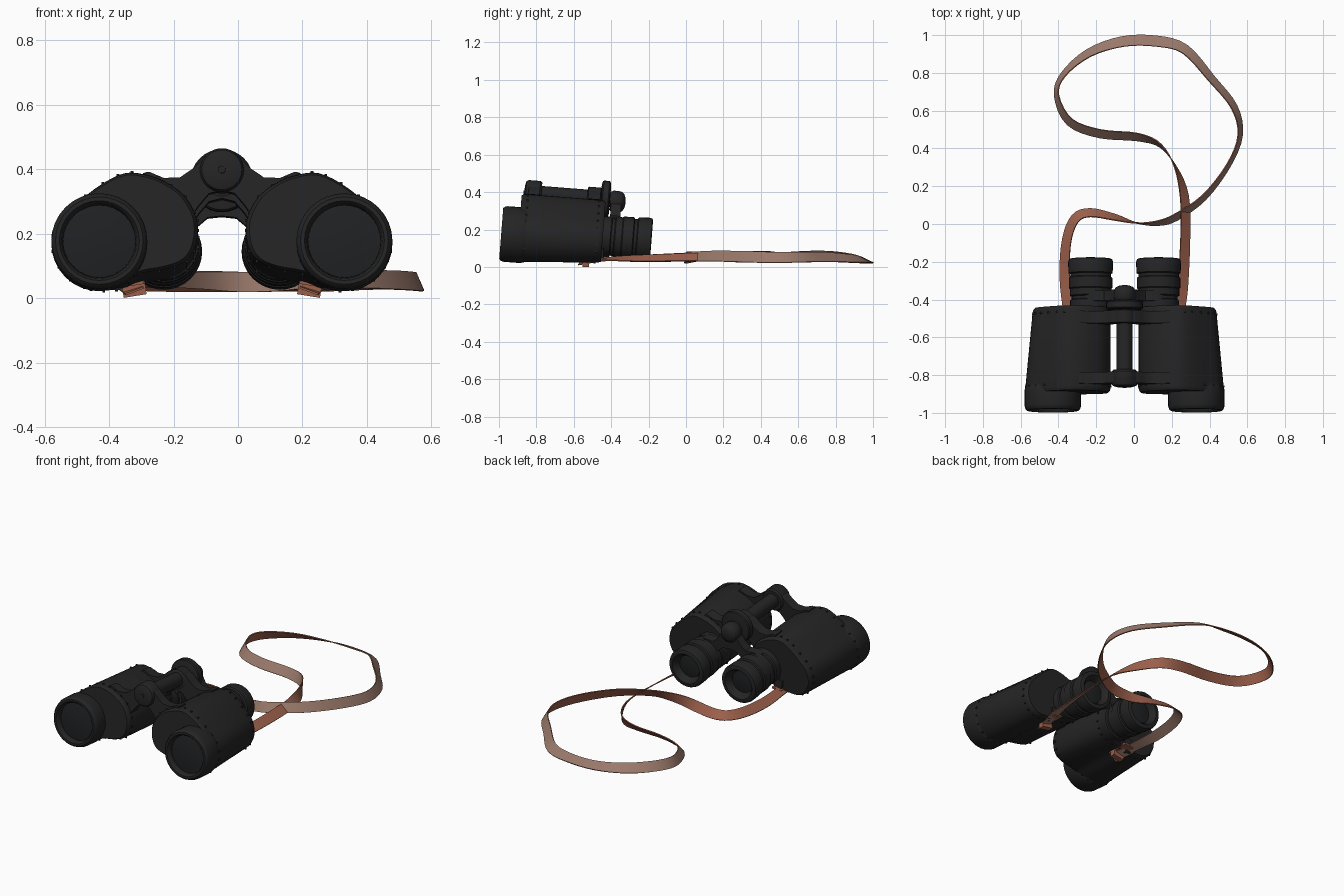
import bpy, bmesh, math
from mathutils import Vector, Matrix

if "Cube" in bpy.data.objects:
    bpy.data.objects.remove(bpy.data.objects["Cube"])

CX = -0.05                                   # centre line of the binoculars
AXIS_Z = 0.407                               # hinge axis height before tilting
PIV = Vector((0, -0.988, 0.178))
TILT = (Matrix.Translation(PIV) @ Matrix.Rotation(math.radians(-4.5), 4, 'X')
        @ Matrix.Translation(-PIV))


def material(name, rgb):
    m = bpy.data.materials.new(name)
    m.diffuse_color = (*rgb, 1)
    m.use_nodes = True
    m.node_tree.nodes["Principled BSDF"].inputs["Base Color"].default_value = m.diffuse_color
    return m


BLACK = material("black_leatherette", (0.018, 0.018, 0.018))
GLASS = material("dark_glass", (0.014, 0.015, 0.016))
TAN = material("red_brown_leather", (0.33, 0.115, 0.07))
SUEDE = material("grey_brown_leather", (0.32, 0.19, 0.145))


def finish(name, bm, mats, tilt=True, angle=35):
    bmesh.ops.recalc_face_normals(bm, faces=bm.faces[:])
    if tilt:
        bm.transform(TILT)
    me = bpy.data.meshes.new(name)
    bm.to_mesh(me)
    bm.free()
    for m in mats:
        me.materials.append(m)
    ob = bpy.data.objects.new(name, me)
    bpy.context.collection.objects.link(ob)
    bpy.ops.object.select_all(action='DESELECT')
    ob.select_set(True)
    bpy.context.view_layer.objects.active = ob
    bpy.ops.object.shade_smooth_by_angle(angle=math.radians(angle))
    return ob


def loft(bm, rings):
    """Skin closed rings and cap both ends."""
    vs = [[bm.verts.new(p) for p in r] for r in rings]
    n = len(vs[0])
    for a, b in zip(vs, vs[1:]):
        for i in range(n):
            bm.faces.new((a[i], a[(i + 1) % n], b[(i + 1) % n], b[i]))
    bm.faces.new(vs[0])
    bm.faces.new(vs[-1])


def lathe(name, x, z, profile, mat=BLACK, seg=32):
    """Turn (y, radius) points about an axis parallel to y."""
    bm = bmesh.new()
    loft(bm, [[(x + r * math.cos(2 * math.pi * i / seg), y,
                z + r * math.sin(2 * math.pi * i / seg)) for i in range(seg)]
              for y, r in profile])
    return finish(name, bm, [mat])


def slab(name, half, y0, y1):
    """Mirror a half outline (offset, z) and extrude it along y."""
    pts = half + [(-d, z) for d, z in reversed(half) if d > 0]
    bm = bmesh.new()
    loft(bm, [[(CX + d, y, z) for d, z in pts] for y in (y0, y1)])
    return finish(name, bm, [BLACK])


def spline(pts, n, closed=False):
    """Catmull-Rom through points of any dimension."""
    out, m = [], len(pts)
    get = (lambda i: pts[i % m]) if closed else (lambda i: pts[max(0, min(m - 1, i))])
    for i in range(m if closed else m - 1):
        p0, p1, p2, p3 = (get(i + k) for k in (-1, 0, 1, 2))
        for s in range(n):
            t = s / n
            out.append(tuple(0.5 * (2 * b + (c - a) * t + (2 * a - 5 * b + 4 * c - d) * t * t
                             + (3 * b - a - 3 * c + d) * t ** 3)
                             for a, b, c, d in zip(p0, p1, p2, p3)))
    if not closed:
        out.append(tuple(pts[-1]))
    return out


# prism housing outline: (offset from centre line, z)
BODY = spline([(.077, .25), (.08, .175), (.11, .125), (.17, .10), (.25, .085), (.31, .052),
               (.38, .035), (.45, .05), (.507, .105), (.528, .18), (.508, .25), (.45, .305),
               (.37, .365), (.30, .397), (.24, .393), (.18, .372), (.115, .325)], 3, True)


def section(y, grow):
    """Housing outline at depth y: the outer half tapers towards the eyepieces."""
    t = (y + 0.895) / 0.45
    res = []
    for d, z in BODY:
        w = max(0, min(1, (d - .25) / .1))
        if d > .3:
            d = .3 + (d - .3) * (1 - .19 * t)
        if z < .2:
            z = .2 - (.2 - z) * (1 - .18 * t * w)
        res.append((.30 + (d - .30) * grow, .22 + (z - .22) * grow))
    return res


for s, side in ((-1, "left"), (1, "right")):
    # prism housing
    bm = bmesh.new()
    loft(bm, [[(CX + s * d, y, z) for d, z in section(y, g)]
              for y, g in ((-.895, .95), (-.885, .985), (-.872, 1), (-.468, 1),
                           (-.455, .985), (-.445, .95))])
    finish(side + "_prism_housing", bm, [BLACK])

    # stitching studs round both ends of the housing
    bm = bmesh.new()
    for y in (-.862, -.478):
        for d, z in section(y, 1.004)[::2]:
            bmesh.ops.create_cube(bm, size=.009,
                                  matrix=Matrix.Translation((CX + s * d, y, z)))
    finish(side + "_studs", bm, [BLACK])

    # objective barrel and lens
    x = CX + s * .38
    lathe(side + "_objective_barrel", x, .178,
          [(-.85, .14), (-.865, .146), (-.88, .149), (-.965, .149), (-.981, .144),
           (-.988, .136), (-.988, .124), (-.98, .117), (-.955, .113)])
    lathe(side + "_objective_lens", x, .178,
          [(-.95, .113), (-.957, .112), (-.964, .07), (-.967, .02)], GLASS)

    # eyepiece with rings, rubber cup and lens
    x = CX + s * .18
    lathe(side + "_eyepiece", x, .206,
          [(-.47, .108), (-.405, .108), (-.40, .1), (-.385, .1), (-.38, .11), (-.345, .11),
           (-.34, .115), (-.285, .115), (-.28, .107), (-.265, .107), (-.26, .117),
           (-.2, .119), (-.188, .115), (-.184, .108), (-.184, .092), (-.205, .075),
           (-.225, .068)])
    lathe(side + "_eyepiece_lens", x, .206, [(-.23, .07), (-.222, .068), (-.216, .03),
                                             (-.215, .01)], GLASS)

# hinge arms between the housings
ARM = [(0, .455), (.06, .44), (.09, .412), (.13, .385), (.18, .383), (.225, .402),
       (.24, .40), (.24, .36), (.15, .31), (.09, .27), (.07, .30), (.04, .335), (0, .345)]
slab("front_hinge_arm", ARM, -.86, -.80)
slab("rear_hinge_arm", ARM, -.54, -.475)

# hinge rod, hubs, focus wheel and end knob on one axis
lathe("hinge_rod", CX, AXIS_Z, [(-.86, .042), (-.36, .042)], seg=24)
lathe("front_hub", CX, AXIS_Z,
      [(-.882, .02), (-.88, .045), (-.874, .062), (-.864, .068), (-.80, .068),
       (-.79, .06)])
lathe("hub_screw", CX, AXIS_Z, [(-.886, .011), (-.875, .013)], seg=12)
lathe("rear_hub", CX, AXIS_Z, [(-.545, .05), (-.54, .058), (-.475, .058), (-.465, .05)])
lathe("focus_wheel", CX, AXIS_Z,
      [(-.472, .075), (-.468, .092), (-.462, .097), (-.432, .097), (-.426, .092),
       (-.422, .075)])
lathe("end_knob", CX, AXIS_Z - .01,
      [(-.42, .05), (-.405, .058), (-.365, .056), (-.35, .046), (-.342, .028), (-.339, .01)])

# bridge carrying the eyepieces
slab("eyepiece_bridge",
     [(0, .42), (.045, .40), (.075, .35), (.11, .318), (.17, .322), (.20, .31), (.20, .22),
      (.12, .23), (.08, .265), (.045, .295), (0, .30)], -.415, -.36)

# neck strap: x, y, z, twist in degrees
PATH = [(-.32, -.57, .022, -20), (-.35, -.42, .042, -15), (-.367, -.25, .045, -32),
        (-.355, -.08, .05, -40), (-.31, .03, .055, -40), (-.23, .06, .057, -45),
        (-.1, .035, .055, -60), (.01, .006, .05, -88), (.12, .004, .05, -112),
        (.22, .035, .055, -125), (.37, .14, .058, -118), (.5, .31, .055, -110),
        (.562, .47, .05, -112), (.53, .62, .052, -122), (.41, .77, .052, -128),
        (.27, .925, .042, -142), (.12, .968, .036, -155), (-.06, .966, .036, -150),
        (-.24, .905, .045, -132), (-.375, .79, .055, -115), (-.41, .68, .057, -112),
        (-.34, .54, .055, -130), (-.18, .478, .055, -135), (.02, .46, .055, -130),
        (.14, .415, .055, -105), (.22, .3, .055, -80), (.266, .15, .055, -45),
        (.272, -.05, .05, -38), (.26, -.3, .045, -28), (.245, -.42, .042, -15),
        (.22, -.57, .022, -20)]
path = spline(PATH, 4)
bm = bmesh.new()
rings = []
for i, (x, y, z, a) in enumerate(path):
    p, q = path[max(i - 1, 0)], path[min(i + 1, len(path) - 1)]
    t = Vector((q[0] - p[0], q[1] - p[1], 0)).normalized()
    a = math.radians(a)
    w = Vector((-t.y, t.x, 0)) * math.cos(a) + Vector((0, 0, math.sin(a)))
    nrm, c = t.cross(w) * .003, Vector((x, y, z))
    w *= .031
    rings.append([bm.verts.new(v) for v in (c + w + nrm, c - w + nrm, c - w - nrm, c + w - nrm)])
for a, b in zip(rings, rings[1:]):
    for k in range(4):
        f = bm.faces.new((a[k], a[(k + 1) % 4], b[(k + 1) % 4], b[k]))
        f.material_index = 1 if k == 2 else 0   # inner side of the leather
bm.faces.new(rings[0])
bm.faces.new(rings[-1])
finish("neck_strap", bm, [TAN, SUEDE], tilt=False)

# folded strap ends and the lugs that hold them
for x, lean, side in ((-.322, -.16, "left"), (.222, .16, "right")):
    for part, y, z, size, mat in (("strap_fold", -.5, .045, (.062, .15, .012), TAN),
                                  ("strap_keeper", -.535, .027, (.072, .035, .042), TAN),
                                  ("strap_lug", -.45, .07, (.05, .02, .06), BLACK)):
        bm = bmesh.new()
        bmesh.ops.create_cube(bm, size=1, matrix=Matrix.Translation((x, y, z))
                              @ Matrix.Rotation(lean, 4, 'Y') @ Matrix.Diagonal((*size, 1)))
        finish(side + "_" + part, bm, [mat], tilt=False)
